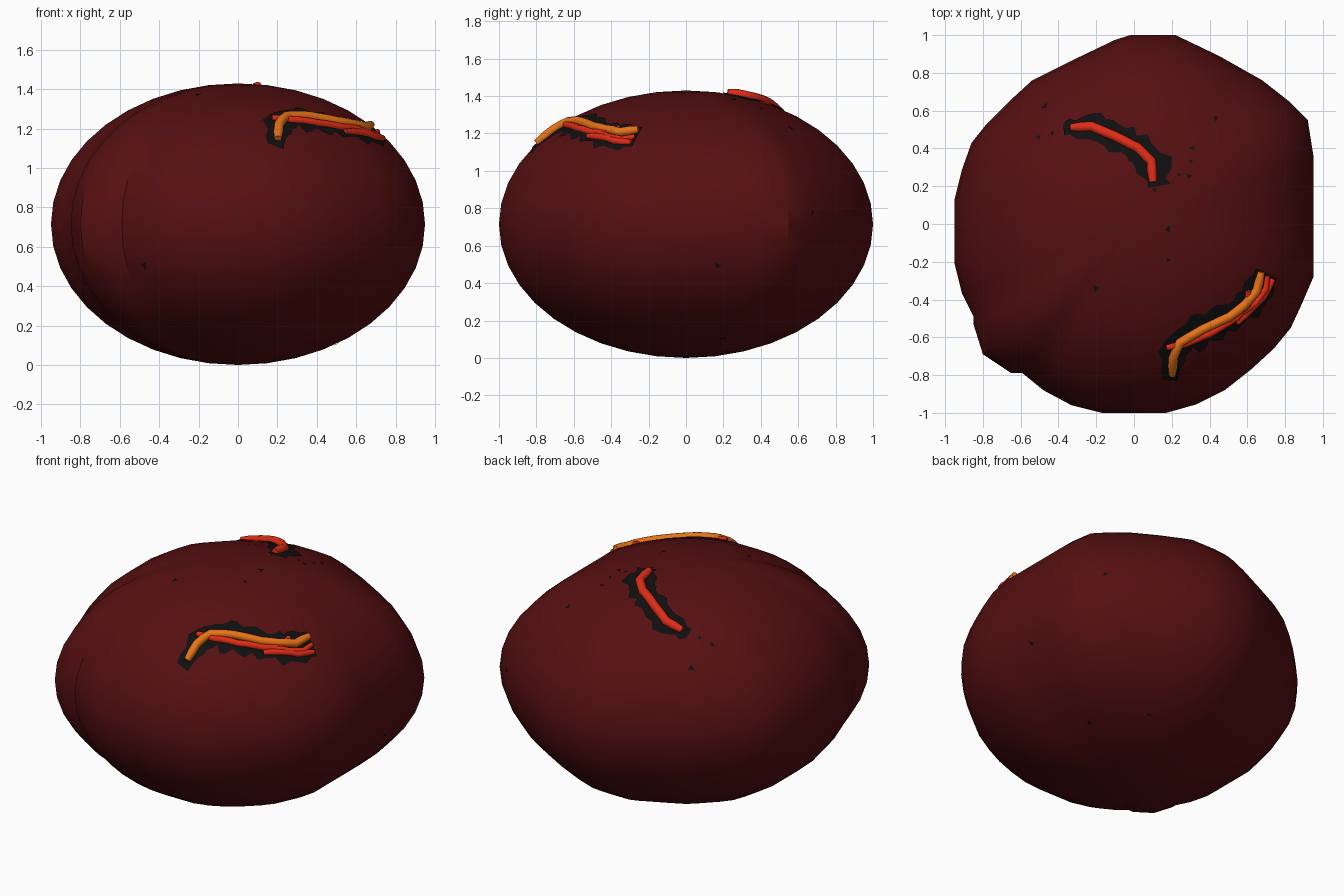
import bpy, bmesh, math, random
from mathutils import Vector
from mathutils.bvhtree import BVHTree

if "Cube" in bpy.data.objects:
    bpy.data.objects.remove(bpy.data.objects["Cube"])

random.seed(4)
H = 0.715  # half height of the rock


def material(name, rgb):
    m = bpy.data.materials.new(name)
    m.diffuse_color = (*rgb, 1)
    m.use_nodes = True
    m.node_tree.nodes["Principled BSDF"].inputs["Base Color"].default_value = m.diffuse_color
    return m


DARK_RED = material("dark red", (0.092, 0.0048, 0.0055))
BLACK = material("charred black", (0.005, 0.005, 0.005))
RED = material("glowing red", (0.75, 0.025, 0.008))
ORANGE = material("glowing orange", (0.8, 0.17, 0.008))


def finish(bm, name, mat, smooth=True):
    me = bpy.data.meshes.new(name)
    bmesh.ops.recalc_face_normals(bm, faces=bm.faces)
    bm.to_mesh(me)
    ob = bpy.data.objects.new(name, me)
    bpy.context.collection.objects.link(ob)
    me.materials.append(mat)
    if smooth:
        bpy.ops.object.select_all(action='DESELECT')
        ob.select_set(True)
        bpy.context.view_layer.objects.active = ob
        bpy.ops.object.shade_smooth_by_angle(angle=math.radians(35))
    return ob


# Rock body: plan outline swept over an elliptical section
outline = [(0.17, -1), (0.33, -.955), (.48, -.88), (.62, -.77), (.74, -.66), (.83, -.55), (.89, -.42),
           (.95, -.28), (.95, -.1), (.95, .1), (.95, .36), (.92, .55), (.82, .65), (.68, .76), (.45, .89),
           (.22, 1), (.1, 1), (-.02, 1), (-.1, .975), (-.33, .865), (-.54, .76), (-.66, .65), (-.78, .53),
           (-.86, .43), (-.91, .29), (-.95, .13), (-.95, -.04), (-.95, -.21), (-.91, -.37), (-.85, -.49),
           (-.85, -.53), (-.8, -.69), (-.65, -.79), (-.59, -.79), (-.48, -.88), (-.33, -.96), (-.17, -1), (0, -1)]
bm = bmesh.new()
top, bottom = bm.verts.new((0, 0, 2 * H)), bm.verts.new((0, 0, 0))
rings = []
N = 20
for i in range(1, N):
    a = math.pi * i / N
    rings.append([bm.verts.new((x * math.sin(a), y * math.sin(a), H + H * math.cos(a))) for x, y in outline])
n = len(outline)
for k in range(n):
    j = (k + 1) % n
    bm.faces.new((top, rings[0][k], rings[0][j]))
    bm.faces.new((bottom, rings[-1][j], rings[-1][k]))
    for a, b in zip(rings, rings[1:]):
        bm.faces.new((a[k], b[k], b[j], a[j]))
bmesh.ops.recalc_face_normals(bm, faces=bm.faces)
tree = BVHTree.FromBMesh(bm)
finish(bm, "rock_body", DARK_RED)


def on_top(x, y, lift):
    """Point above the rock surface at plan position x, y."""
    p, nrm, _, _ = tree.ray_cast(Vector((x, y, 3)), Vector((0, 0, -1)))
    return p + nrm * lift


def resample(path, step):
    pts = [Vector(p) for p in path]
    out = []
    for a, b in zip(pts, pts[1:]):
        c = max(1, round((b - a).length / step))
        out += [a.lerp(b, t / c) for t in range(c)]
    return out + [pts[-1]]


# Charred patch: jagged plate hugging the surface along a path
def char_patch(name, path, widths):
    pts = resample(path, 0.035)
    bm = bmesh.new()
    rows = []
    for i, p in enumerate(pts):
        d = (pts[min(i + 1, len(pts) - 1)] - pts[max(i - 1, 0)]).normalized()
        side = Vector((-d.y, d.x))
        f = i / (len(pts) - 1) * (len(widths) - 1)
        k = min(int(f), len(widths) - 2)
        w = widths[k] + (widths[k + 1] - widths[k]) * (f - k)
        l, r = w * random.uniform(0.7, 1.3), w * random.uniform(0.7, 1.3)
        row = []
        for t in range(7):
            q = p + side * (-r + (l + r) * t / 6)
            row.append(bm.verts.new(on_top(q.x, q.y, 0.007)))
        rows.append(row)
    for a, b in zip(rows, rows[1:]):
        for t in range(6):
            bm.faces.new((a[t], a[t + 1], b[t + 1], b[t]))
    finish(bm, name, BLACK)


# Lava vein: tapered tube lying on the surface
def vein(name, path, mat, radius=0.024, lift=0.01):
    pts = resample(path, 0.05)
    cu = bpy.data.curves.new(name, 'CURVE')
    cu.dimensions = '3D'
    cu.bevel_depth, cu.bevel_resolution, cu.use_fill_caps = radius, 3, True
    sp = cu.splines.new('POLY')
    sp.points.add(len(pts) - 1)
    for i, p in enumerate(pts):
        sp.points[i].co = (*on_top(p.x, p.y, lift), 1)
        sp.points[i].radius = 0.75 if i in (0, len(pts) - 1) else 1
    ob = bpy.data.objects.new(name, cu)
    bpy.context.collection.objects.link(ob)
    cu.materials.append(mat)
    bpy.ops.object.select_all(action='DESELECT')
    ob.select_set(True)
    bpy.context.view_layer.objects.active = ob
    bpy.ops.object.convert(target='MESH')
    bpy.ops.object.shade_smooth_by_angle(angle=math.radians(50))


# Front crack
char_patch("front_char", [(.19, -.82), (.2, -.7), (.27, -.6), (.4, -.54), (.54, -.48), (.63, -.4), (.7, -.26)],
           [.05, .065, .08, .075, .07, .07, .06])
vein("front_vein_orange", [(.2, -.79), (.205, -.7), (.24, -.62), (.36, -.55), (.5, -.485), (.58, -.42),
                           (.64, -.35), (.665, -.25)], ORANGE, 0.025, 0.017)
vein("front_vein_red", [(.17, -.65), (.27, -.63), (.4, -.575), (.54, -.49), (.6, -.42), (.6, -.35)], RED, 0.02)
vein("front_branch_outer", [(.54, -.52), (.62, -.44), (.68, -.38), (.73, -.29)], RED, 0.02)
vein("front_branch_inner", [(.56, -.47), (.64, -.41), (.69, -.34), (.7, -.27)], RED, 0.018, 0.014)

# Back crack
char_patch("back_char", [(-.37, .5), (-.24, .51), (-.1, .46), (.02, .4), (.11, .31), (.13, .2)],
           [.035, .07, .075, .075, .09, .05])
vein("back_vein_red", [(-.33, .505), (-.22, .51), (-.1, .46), (.02, .4), (.09, .33), (.1, .22)], RED, 0.027, 0.012)

# Small char flecks, placed by direction from the rock centre
bm = bmesh.new()
flecks = [(-.47, .62), (-.43, .48), (-.5, .46), (.31, .4), (.43, .56), (.3, .33), (.24, .26), (.29, .25),
          (.18, -.03), (.18, -.19), (-.2, -.34), (.11, .18)]
spots = [on_top(x, y, 0) for x, y in flecks]
spots += [Vector(p) for p in [(.9, .83, .8), (1, .17, .44), (-.45, -.8, .52), (.3, .5, .05), (.5, .2, .1)]]
for s in spots:
    p, nrm, _, _ = tree.find_nearest(s)
    u = nrm.orthogonal().normalized()
    v = nrm.cross(u)
    a0 = random.uniform(0, 6)
    bm.faces.new([bm.verts.new(p + nrm * 0.005 + (u * math.cos(a0 + a) + v * math.sin(a0 + a))
                               * random.uniform(.012, .026)) for a in (0, 2.1, 4.2)])
finish(bm, "char_flecks", BLACK, False)
